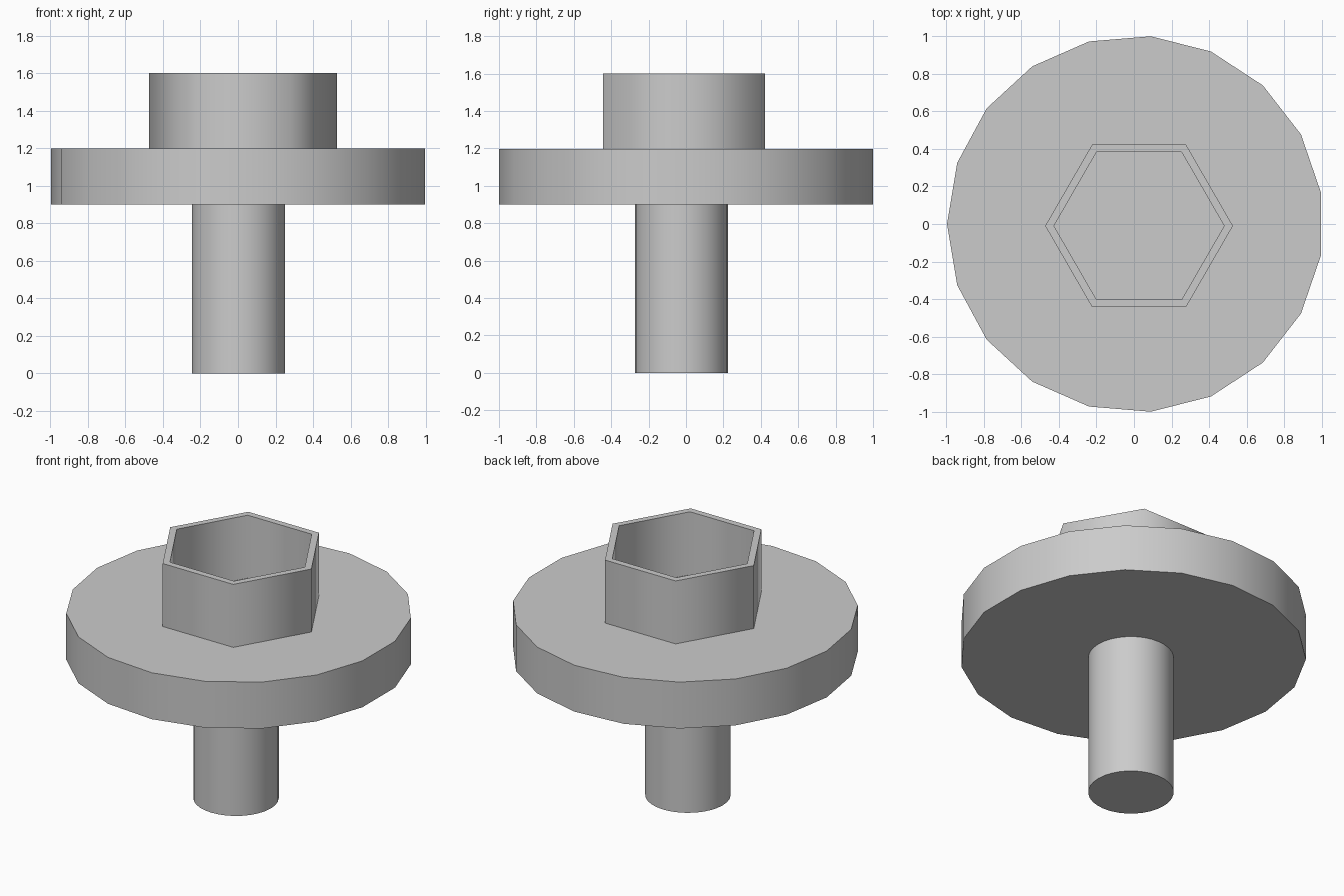
import bpy, bmesh
from math import pi, cos, sin, radians

if "Cube" in bpy.data.objects:
    bpy.data.objects.remove(bpy.data.objects["Cube"])


def ring(bm, sides, radius, z, centre, start):
    return [bm.verts.new((centre[0] + radius * cos(start + 2 * pi * i / sides),
                          centre[1] + radius * sin(start + 2 * pi * i / sides), z))
            for i in range(sides)]


def lathe(name, sides, profile, centre, start=0.0, closed=False):
    """Sweep (radius, z) points round a regular polygon; cap the ends unless closed."""
    bm = bmesh.new()
    rings = [ring(bm, sides, r, z, centre, start) for r, z in profile]
    pairs = list(zip(rings, rings[1:]))
    if closed:
        pairs.append((rings[-1], rings[0]))
    else:
        bm.faces.new(rings[0])
        bm.faces.new(rings[-1])
    for a, b in pairs:
        for i in range(sides):
            j = (i + 1) % sides
            bm.faces.new((a[i], a[j], b[j], b[i]))
    bmesh.ops.recalc_face_normals(bm, faces=bm.faces)
    mesh = bpy.data.meshes.new(name)
    bm.to_mesh(mesh)
    bm.free()
    obj = bpy.data.objects.new(name, mesh)
    bpy.context.collection.objects.link(obj)
    # Smooth side walls, sharp caps
    bpy.ops.object.select_all(action='DESELECT')
    obj.select_set(True)
    bpy.context.view_layer.objects.active = obj
    bpy.ops.object.shade_smooth_by_angle(angle=radians(65))
    return obj


# Round shaft
lathe("shaft", 32, [(0.248, 0), (0.248, 0.9)], (0.003, -0.024))

# Nineteen-sided flange
lathe("flange", 19, [(1.0034, 0.9), (1.0034, 1.197)], (0.007, 0), start=pi)

# Hollow hexagonal socket, open at the top
lathe("hex_socket", 6,
      [(0.5, 1.197), (0.5, 1.6), (0.4535, 1.6), (0.4535, 1.197)],
      (0.027, -0.01), closed=True)
